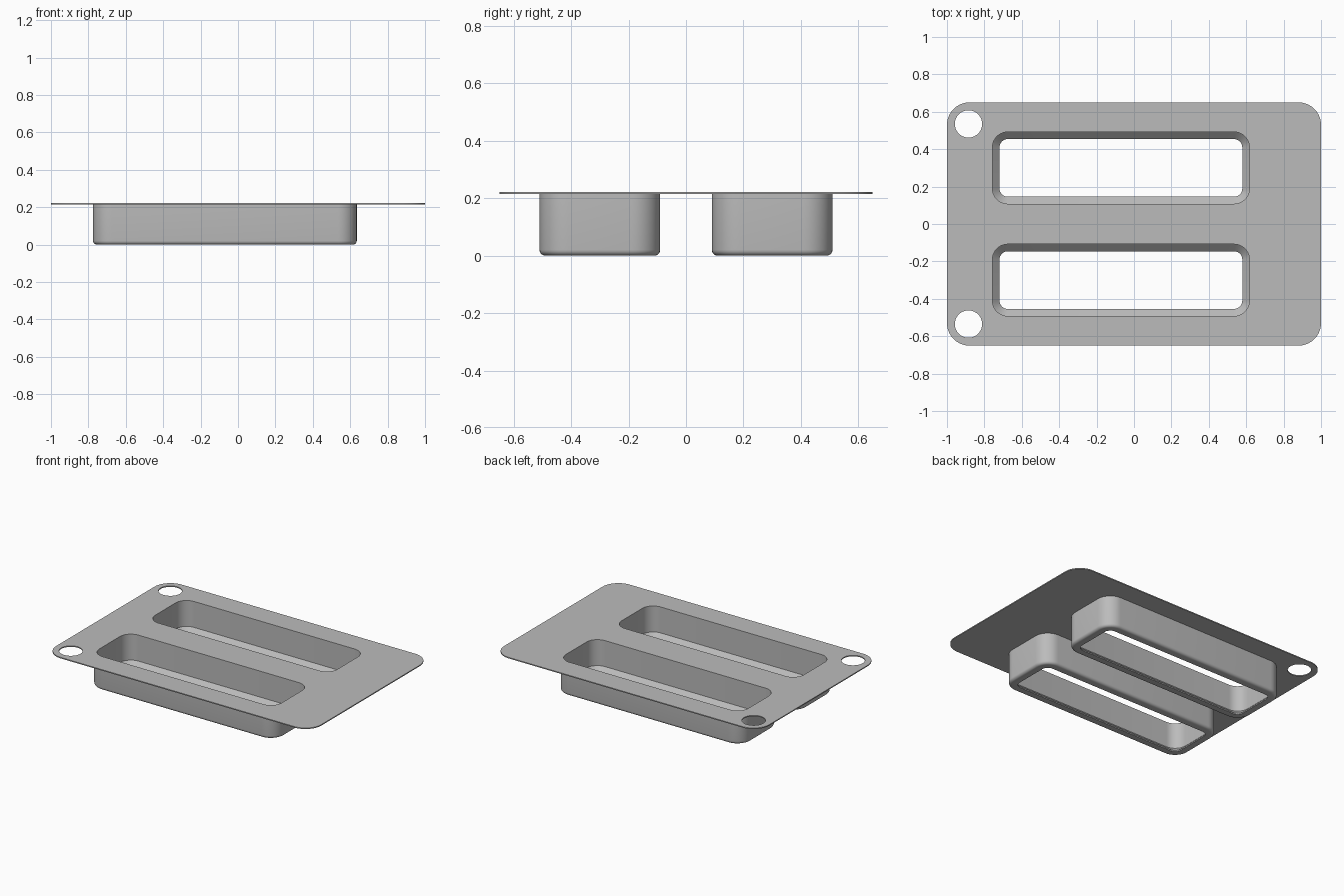
import bpy, bmesh, math

cube = bpy.data.objects.get("Cube")
if cube:
    bpy.data.objects.remove(cube, do_unlink=True)

PLATE_TOP, PLATE_THICK = 0.222, 0.007
PLATE_BOTTOM = PLATE_TOP - PLATE_THICK
PAN_X, PAN_Y = -0.07, 0.30            # pan centre, mirrored in y
PAN_HX, PAN_HY, PAN_R = 0.705, 0.21, 0.10
WALL = 0.018

grey = bpy.data.materials.new("satin grey")
grey.use_nodes = True
colour = (0.5, 0.5, 0.5, 1)
grey.diffuse_color = colour
grey.node_tree.nodes["Principled BSDF"].inputs["Base Color"].default_value = colour


def rounded_rect(cx, cy, hx, hy, r, steps=10):
    """Counter-clockwise outline with rounded corners."""
    points = []
    for quarter, (sx, sy) in enumerate([(1, 1), (-1, 1), (-1, -1), (1, -1)]):
        for i in range(steps + 1):
            a = (quarter + i / steps) * math.pi / 2
            points.append((cx + sx * (hx - r) + r * math.cos(a),
                           cy + sy * (hy - r) + r * math.sin(a)))
    return points


def circle(cx, cy, r, steps=40):
    turn = [2 * math.pi * i / steps for i in range(steps)]
    return [(cx + r * math.cos(a), cy + r * math.sin(a)) for a in turn]


def finish(name, mesh):
    obj = bpy.data.objects.new(name, mesh)
    bpy.context.collection.objects.link(obj)
    mesh.materials.clear()
    mesh.materials.append(grey)
    bpy.ops.object.select_all(action="DESELECT")
    obj.select_set(True)
    bpy.context.view_layer.objects.active = obj
    bpy.ops.object.shade_smooth_by_angle(angle=math.radians(32))
    return obj


def cut_sheet(name, outlines, z, thick):
    """Flat sheet from an outer outline and its holes."""
    curve = bpy.data.curves.new(name + " outline", "CURVE")
    curve.dimensions = "2D"
    curve.fill_mode = "BOTH"
    curve.extrude = thick / 2
    for outline in outlines:
        spline = curve.splines.new("POLY")
        spline.points.add(len(outline) - 1)
        for point, (x, y) in zip(spline.points, outline):
            point.co = (x, y, 0, 1)
        spline.use_cyclic_u = True
    helper = bpy.data.objects.new(name + " helper", curve)
    bpy.context.collection.objects.link(helper)
    graph = bpy.context.evaluated_depsgraph_get()
    mesh = bpy.data.meshes.new_from_object(helper.evaluated_get(graph))
    bpy.data.objects.remove(helper, do_unlink=True)
    bm = bmesh.new()
    bm.from_mesh(mesh)
    bmesh.ops.remove_doubles(bm, verts=bm.verts, dist=1e-5)
    bmesh.ops.recalc_face_normals(bm, faces=bm.faces)
    bmesh.ops.translate(bm, verts=bm.verts, vec=(0, 0, z))
    bm.to_mesh(mesh)
    bm.free()
    return finish(name, mesh)


def pan(name, cy):
    """Open rounded frame lofted around a closed wall section."""
    fillet = 0.02
    section = [(0, PLATE_BOTTOM)]
    for i in range(6):                  # rounded outer bottom edge
        a = i / 5 * math.pi / 2
        section.append((fillet * (1 - math.cos(a)), fillet * (1 - math.sin(a))))
    # flat underside, lip, sloped ledge, inner wall
    section += [(0.056, 0), (0.056, 0.008), (WALL, 0.045), (WALL, PLATE_BOTTOM)]
    bm = bmesh.new()
    rings = []
    for inset, z in section:
        outline = rounded_rect(PAN_X, cy, PAN_HX - inset, PAN_HY - inset, PAN_R - inset)
        rings.append([bm.verts.new((x, y, z)) for x, y in outline])
    n = len(rings[0])
    for k, ring in enumerate(rings):
        after = rings[(k + 1) % len(rings)]
        for i in range(n):
            j = (i + 1) % n
            bm.faces.new((ring[i], after[i], after[j], ring[j]))
    bmesh.ops.recalc_face_normals(bm, faces=bm.faces)
    mesh = bpy.data.meshes.new(name)
    bm.to_mesh(mesh)
    bm.free()
    return finish(name, mesh)


# Top plate with two pan openings and two finger holes
outlines = [rounded_rect(0, 0, 1, 0.65, 0.12)]
for side in (-1, 1):
    outlines.append(rounded_rect(PAN_X, side * PAN_Y, PAN_HX - WALL,
                                 PAN_HY - WALL, PAN_R - WALL))
    outlines.append(circle(-0.885, side * 0.535, 0.073))
cut_sheet("top_plate", outlines, PLATE_TOP - PLATE_THICK / 2, PLATE_THICK)

# Pans hanging below the plate
for label, side in (("front_pan", -1), ("back_pan", 1)):
    pan(label, side * PAN_Y)
